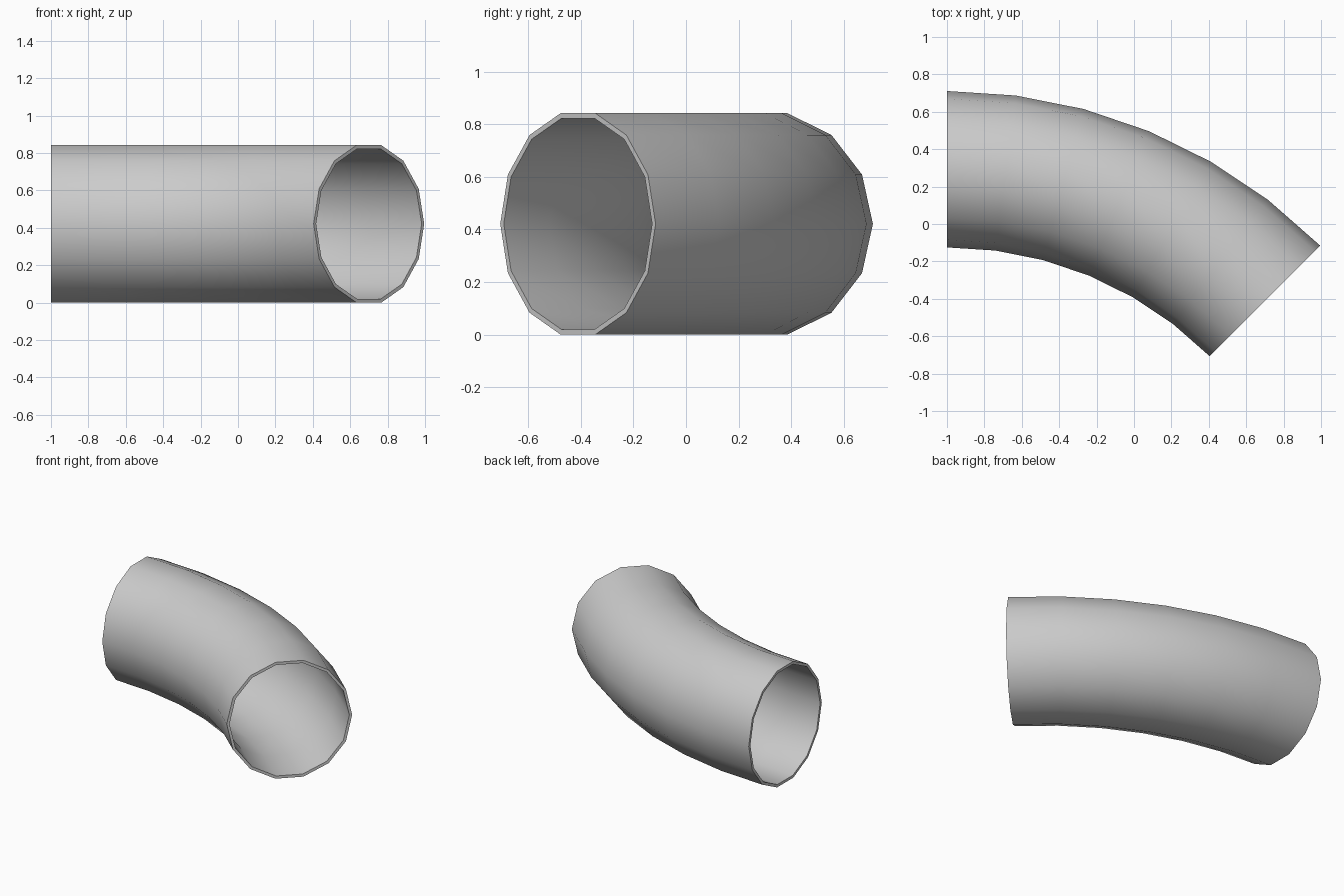
import bpy
import bmesh
from math import sin, cos, pi, radians
from mathutils import Vector

cube = bpy.data.objects.get("Cube")
if cube:
    bpy.data.objects.remove(cube, do_unlink=True)

SIDES = 14            # sides of the tube section
STEPS = 6             # segments along the bend
BEND = radians(45)
OUTER = (0.418, 0.432)   # half width, half height
INNER = (0.399, 0.412)
START = Vector((-1.0, 0.293, 0.421))   # centre of the straight-facing end
PIVOT = START - Vector((0, 2.404, 0))  # centre of the bend

# Plain grey material
grey = bpy.data.materials.new("pipe_grey")
grey.use_nodes = True
colour = (0.6, 0.6, 0.6, 1)
grey.diffuse_color = colour
grey.node_tree.nodes["Principled BSDF"].inputs["Base Color"].default_value = colour


def section(bm, size):
    """One closed elliptical loop at the start of the bend."""
    angles = [2 * pi * i / SIDES for i in range(SIDES)]
    return [bm.verts.new(START + Vector((0, size[0] * cos(a), size[1] * sin(a))))
            for a in angles]


# Ring-shaped end face, swept around the bend to make both walls
bm = bmesh.new()
outer, inner = section(bm, OUTER), section(bm, INNER)
ring = []
for i in range(SIDES):
    j = (i + 1) % SIDES
    ring.append(bm.faces.new((outer[i], outer[j], inner[j], inner[i])))

start_cap = bmesh.ops.duplicate(bm, geom=ring)["geom"]
bmesh.ops.spin(bm, geom=ring, cent=PIVOT, axis=(0, 0, 1), angle=-BEND,
               steps=STEPS, use_duplicate=False)
bmesh.ops.remove_doubles(bm, verts=bm.verts, dist=0.0001)

# Drop any doubled cap or inner partition left by the sweep
seen = set()
for face in list(bm.faces):
    key = frozenset(face.verts)
    if key in seen:
        bm.faces.remove(face)
    seen.add(key)
bmesh.ops.recalc_face_normals(bm, faces=bm.faces)

mesh = bpy.data.meshes.new("pipe_bend")
bm.to_mesh(mesh)
bm.free()
mesh.materials.append(grey)
pipe = bpy.data.objects.new("pipe_bend", mesh)
bpy.context.collection.objects.link(pipe)

# Smooth walls, crisp rims
bpy.context.view_layer.objects.active = pipe
pipe.select_set(True)
bpy.ops.object.shade_smooth_by_angle(angle=radians(40))
